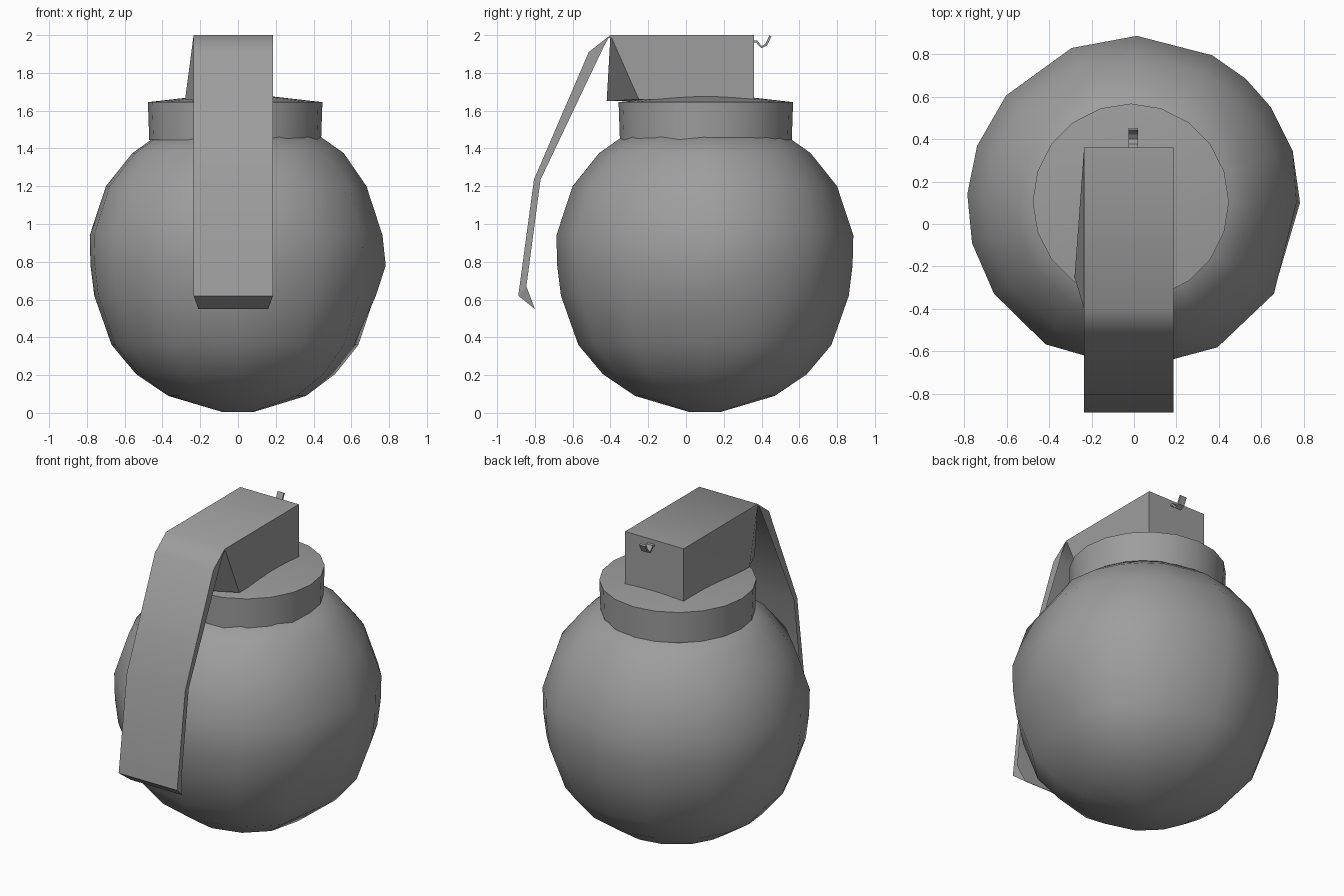
import bpy, bmesh, math

if "Cube" in bpy.data.objects:
    bpy.data.objects.remove(bpy.data.objects["Cube"])

grey = bpy.data.materials.new("dark_grey")
grey.diffuse_color = (0.34, 0.34, 0.34, 1)
grey.use_nodes = True
grey.node_tree.nodes["Principled BSDF"].inputs["Base Color"].default_value = grey.diffuse_color


def make(name, verts, faces, smooth=None):
    me = bpy.data.meshes.new(name)
    me.from_pydata(verts, [], faces)
    bm = bmesh.new()
    bm.from_mesh(me)
    bmesh.ops.recalc_face_normals(bm, faces=bm.faces)
    bm.to_mesh(me)
    bm.free()
    me.materials.append(grey)
    ob = bpy.data.objects.new(name, me)
    bpy.context.collection.objects.link(ob)
    if smooth:
        bpy.ops.object.select_all(action='DESELECT')
        ob.select_set(True)
        bpy.context.view_layer.objects.active = ob
        bpy.ops.object.shade_smooth_by_angle(angle=math.radians(smooth))
    return ob


def lathe(name, profile, angles, cx, cy, smooth):
    """Revolve (radius, z) points through the given angles, capping both ends."""
    n = len(angles)
    verts = [(cx + r * math.cos(math.radians(a)),
              cy + r * math.sin(math.radians(a)), z)
             for r, z in profile for a in angles]
    faces = [(k * n + i, k * n + (i + 1) % n,
              (k + 1) * n + (i + 1) % n, (k + 1) * n + i)
             for k in range(len(profile) - 1) for i in range(n)]
    last = (len(profile) - 1) * n
    faces += [tuple(range(n)), tuple(range(last, last + n))]
    return make(name, verts, faces, smooth)


def strips(name, rails, smooth=None):
    """Join neighbouring rails of equal length with quads."""
    n = len(rails[0])
    verts = [p for rail in rails for p in rail]
    faces = [(r * n + i, r * n + i + 1, (r + 1) * n + i + 1, (r + 1) * n + i)
             for r in range(len(rails) - 1) for i in range(n - 1)]
    return make(name, verts, faces, smooth)


# Round body, unevenly divided with one wide facet at the front right
body_angles = [0, 18, 35, 48, 62, 89, 112, 140, 160, 177, 194, 213, 238, 270, 300, 327]
body = lathe("body", [(0.08, 0.004), (0.37, 0.09), (0.54, 0.205), (0.67, 0.36),
                      (0.762, 0.62), (0.782, 0.78), (0.786, 0.94), (0.70, 1.2),
                      (0.56, 1.375), (0.44, 1.46)], body_angles, 0, 0.1, 60)
# Pull in the right-hand seam so it peaks at mid height
for k, x in enumerate([0.08, 0.36, 0.49, 0.615, 0.73, 0.782, 0.765, 0.68, 0.56, 0.44]):
    body.data.vertices[k * len(body_angles)].co.x = x

# Neck collar with a slightly domed top
lathe("collar", [(0.455, 1.445), (0.462, 1.645), (0.2, 1.675)],
      range(0, 360, 18), -0.015, 0.105, 25)

# Fuze head: open under the lever's top plate, front drawn out to a point
xl, xr = -0.235, 0.185
head = [(xl, 0.36, 2), (xr, 0.36, 2), (xr, -0.4, 2), (xl, -0.4, 2),
        (xl, 0.36, 1.66), (xr, 0.36, 1.66), (xr, -0.25, 1.66),
        (-0.2, -0.42, 1.65), (-0.28, -0.25, 1.66)]
make("fuze_head", head, [(0, 4, 5, 1), (1, 5, 6, 2), (2, 6, 7),
                         (2, 7, 3), (3, 7, 8), (0, 3, 8), (0, 8, 4),
                         (4, 8, 7, 6, 5)])

# Safety lever: top plate bent down into a channel with side flanges
outer = [(0.36, 2.0), (-0.40, 2.0), (-0.515, 1.91), (-0.805, 1.235), (-0.888, 0.62)]
inner = [(0.36, 1.97), (-0.41, 1.985), (-0.435, 1.94), (-0.77, 1.235), (-0.845, 0.67)]
strips("safety_lever", [[(xl, y, z) for y, z in inner],
                        [(xl, y, z) for y, z in outer],
                        [(xr, y, z) for y, z in outer],
                        [(xr, y, z) for y, z in inner]], 50)
make("lever_tip", [(xl, -0.888, 0.62), (xr, -0.888, 0.62), (0.16, -0.80, 0.55),
                   (-0.21, -0.80, 0.55), (xl, -0.845, 0.67), (xr, -0.845, 0.67)],
     [(0, 1, 2, 3), (0, 3, 4), (1, 5, 2)])

# Small hook at the back of the head
path = [(0.34, 1.968), (0.375, 1.965), (0.40, 1.936), (0.425, 1.95), (0.447, 1.996)]
hook = strips("hook", [[(x, y, z) for y, z in path] for x in (-0.025, 0.02)])
mod = hook.modifiers.new("thickness", 'SOLIDIFY')
mod.thickness = 0.012
mod.offset = 0
